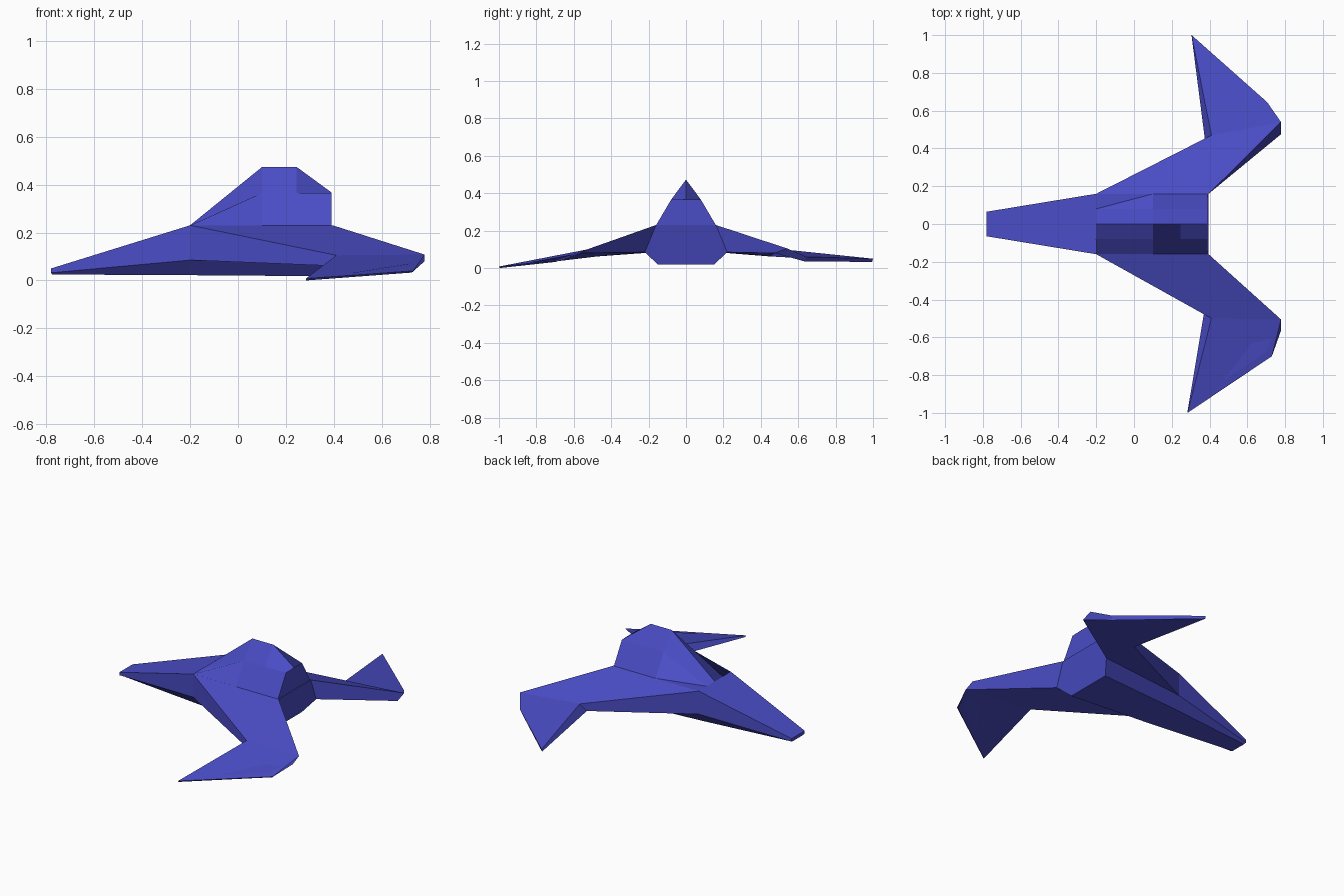
import bpy, bmesh

if "Cube" in bpy.data.objects:
    bpy.data.objects.remove(bpy.data.objects["Cube"])

blue = bpy.data.materials.new("hull blue")
blue.diffuse_color = (0.068, 0.073, 0.56, 1)
blue.use_nodes = True
blue.node_tree.nodes["Principled BSDF"].inputs["Base Color"].default_value = blue.diffuse_color


def loft(name, sections, cap_start=True, cap_end=True, closed=True):
    """Skin a list of equal-length point sections with flat faces."""
    bm = bmesh.new()
    rings = [[bm.verts.new(p) for p in s] for s in sections]
    n = len(rings[0])
    for a, b in zip(rings, rings[1:]):
        for i in range(n if closed else n - 1):
            j = (i + 1) % n
            bm.faces.new((a[i], a[j], b[j], b[i]))
    if cap_start:
        bm.faces.new(rings[0])
    if cap_end:
        bm.faces.new(rings[-1])
    bmesh.ops.recalc_face_normals(bm, faces=bm.faces)
    me = bpy.data.meshes.new(name)
    bm.to_mesh(me)
    bm.free()
    me.materials.append(blue)
    ob = bpy.data.objects.new(name, me)
    bpy.context.collection.objects.link(ob)
    return ob


def mirrored(half):
    """Half section (x, y, z) from top to keel, mirrored across y = 0."""
    return half + [(x, -y, z) for x, y, z in reversed(half)]


# Fuselage: narrow nose, shoulder, and stern with an undercut
loft("fuselage", [
    mirrored([(-0.78, 0.065, 0.05), (-0.78, 0.065, 0.032), (-0.775, 0.05, 0.025)]),
    mirrored([(-0.2, 0.16, 0.23), (-0.2, 0.16, 0.085), (-0.2, 0.11, 0.022)]),
    mirrored([(0.395, 0.16, 0.23), (0.39, 0.22, 0.085), (0.34, 0.15, 0.018)]),
])

# Canopy: peaked ridge rising from the shoulder, blunt at the back
def canopy_section(x, mid, top):
    return [(x, -0.16, 0.229), (x, -0.08, mid), (x, 0, top),
            (x, 0.08, mid), (x, 0.16, 0.229)]


loft("canopy", [
    canopy_section(-0.2, 0.23, 0.23),
    canopy_section(0.1, 0.365, 0.473),
    canopy_section(0.245, 0.365, 0.473),
    canopy_section(0.39, 0.365, 0.367),
], cap_start=False, closed=False)

# Wings: root, elbow and forward-swept tip (front top, back top, back low, front low)
def wing(name, s, elbow, tip):
    root = [(-0.2, 0.16, 0.23), (0.395, 0.16, 0.23), (0.39, 0.22, 0.085), (-0.2, 0.16, 0.085)]
    loft(name, [[(x, s * y, z) for x, y, z in sec] for sec in (root, elbow, tip)],
         cap_start=False)


wing("left_wing", 1,
     [(0.41, 0.47, 0.105), (0.778, 0.54, 0.105), (0.778, 0.475, 0.08), (0.375, 0.45, 0.062)],
     [(0.305, 1.0, 0.05), (0.705, 0.645, 0.06), (0.70, 0.635, 0.035), (0.305, 0.995, 0.033)])
wing("right_wing", -1,
     [(0.41, 0.50, 0.105), (0.778, 0.505, 0.108), (0.778, 0.565, 0.08), (0.37, 0.475, 0.062)],
     [(0.283, 1.0, 0.008), (0.73, 0.70, 0.04), (0.725, 0.695, 0.033), (0.283, 0.995, 0.0)])
